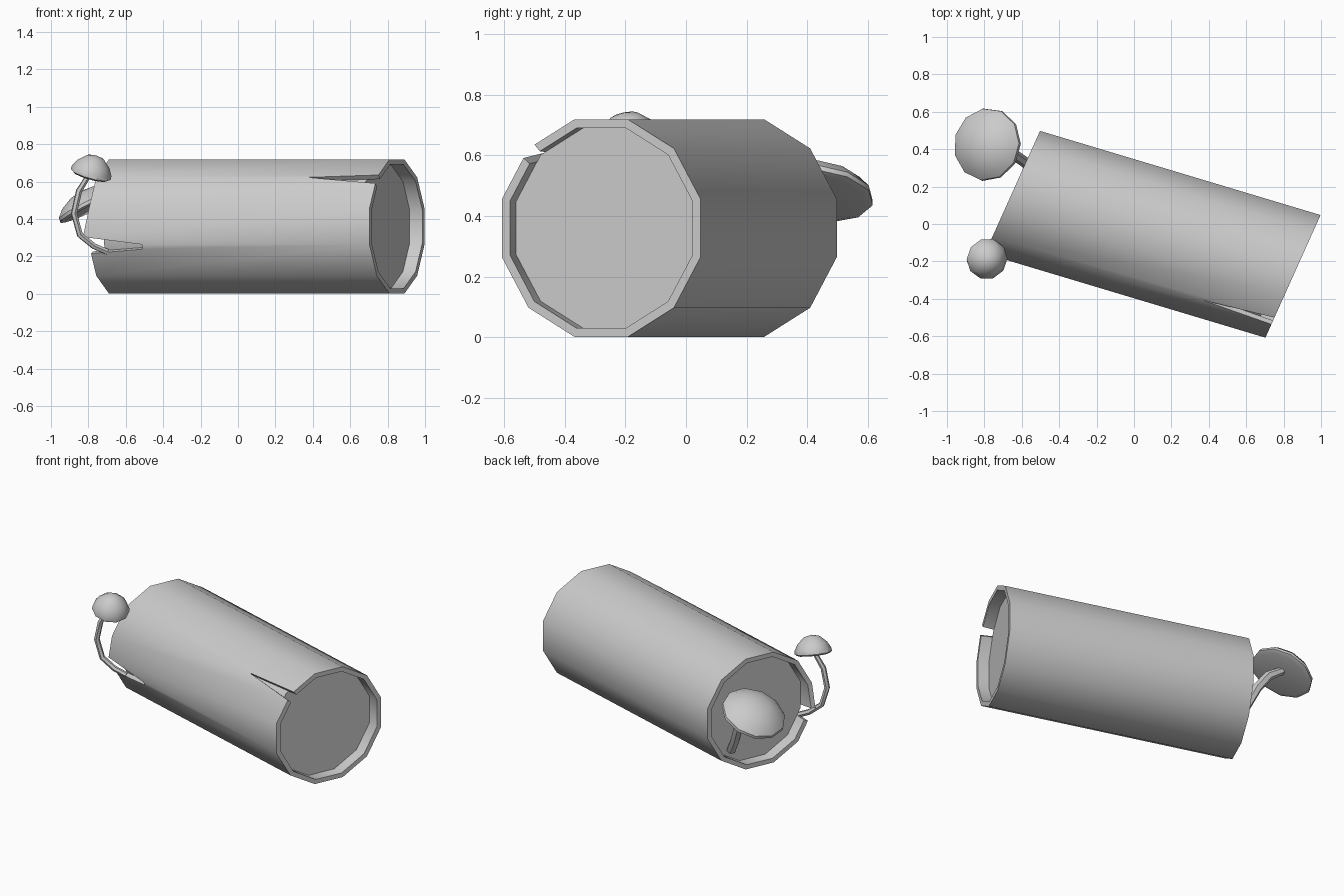
import bpy, bmesh, math
from mathutils import Vector

if "Cube" in bpy.data.objects:
    bpy.data.objects.remove(bpy.data.objects["Cube"])

N, R = 12, 0.372
LEFT, AXIS = Vector((-0.65, 0.17, 0.36)), Vector((1.5, -0.45, 0))
SIDE = Vector((0.41, 0.912, 0))


def finish(name, verts, faces):
    bm = bmesh.new()
    vs = [bm.verts.new(v) for v in verts]
    for f in faces:
        bm.faces.new([vs[i] for i in f])
    bmesh.ops.recalc_face_normals(bm, faces=bm.faces)
    me = bpy.data.meshes.new(name)
    bm.to_mesh(me)
    bm.free()
    ob = bpy.data.objects.new(name, me)
    bpy.context.collection.objects.link(ob)
    smooth(ob)
    return ob


def smooth(ob):
    bpy.ops.object.select_all(action='DESELECT')
    bpy.context.view_layer.objects.active = ob
    ob.select_set(True)
    bpy.ops.object.shade_smooth_by_angle(angle=math.radians(35))


def log_point(t, k, scale=1.0):
    """Point on the slanted log: t along the length, k is a (fractional) corner number."""
    def corner(i):
        a = math.radians(15 + 30 * i)
        return Vector((math.cos(a), math.sin(a))) * R * scale
    i = math.floor(k)
    p = corner(i).lerp(corner(i + 1), k - i)
    return LEFT + AXIS * t + SIDE * p.x + Vector((0, 0, p.y))


# Bark: one sheet of panels with a split at each end, given thickness inward
coords = [(0, k) for k in range(N)] + [(1, k) for k in range(N)]
coords += [(0.752, 4), (1, 3.87), (1, 4.19),                    # right split
           (0.19, 6), (0.185, 6.15), (-0.021, 5.79), (0, 6.29)]  # left split
panels = []
for k in range(N):
    j = (k + 1) % N
    panels.append([k, j, N + j, N + k])
panels[3] = [3, 4, 24, 25, 15]
panels[4] = [4, 5, 17, 26, 24]
panels[5] = [5, 29, 27, 18, 17]
panels[6] = [27, 28, 30, 7, 19, 18]
n = len(coords)
verts = [log_point(t, k) for t, k in coords] + [log_point(t, k, 0.92) for t, k in coords]
edges = {(f[i], f[(i + 1) % len(f)]) for f in panels for i in range(len(f))}
faces = panels + [[i + n for i in reversed(f)] for f in panels]
faces += [[b, a, a + n, b + n] for a, b in edges if (b, a) not in edges]
# drop the two corners replaced by split lips
used = sorted({i for f in faces for i in f})
remap = {v: i for i, v in enumerate(used)}
finish("bark", [verts[i] for i in used], [[remap[i] for i in f] for f in faces])

# Wood core, recessed at both ends
core = [log_point(t, k, 0.918) for t in (0.045, 0.955) for k in range(N)]
finish("wood_core", core, [list(range(N)), list(range(N, 2 * N))] +
       [[k, (k + 1) % N, N + (k + 1) % N, N + k] for k in range(N)])


# Mushrooms: lathed cap on a bent tapering stem
def cap(name, centre, normal, radius, height, seg):
    prof = [(0.42, 0.88), (0.78, 0.5), (0.97, 0.1), (0.98, -0.1), (0.85, -0.2)]
    q = Vector((0, 0, 1)).rotation_difference(Vector(normal))
    pts = [Vector((r * radius * math.cos(2 * math.pi * s / seg),
                   r * radius * math.sin(2 * math.pi * s / seg), z * height))
           for r, z in prof for s in range(seg)]
    pts += [Vector((0, 0, height)), Vector((0, 0, 0.1 * height))]
    top, last = len(prof) * seg, (len(prof) - 1) * seg
    fs = []
    for s in range(seg):
        j = (s + 1) % seg
        fs += [[i * seg + s, i * seg + j, (i + 1) * seg + j, (i + 1) * seg + s]
               for i in range(len(prof) - 1)]
        fs += [[top, s, j], [top + 1, last + j, last + s]]
    finish(name, [Vector(centre) + q @ p for p in pts], fs)


def stem(name, points, radius):
    cu = bpy.data.curves.new(name, 'CURVE')
    cu.dimensions = '3D'
    cu.bevel_depth = radius
    cu.bevel_resolution = 1
    cu.use_fill_caps = True
    sp = cu.splines.new('POLY')
    sp.points.add(len(points) - 1)
    for p, c in zip(sp.points, points):
        p.co = (*c, 1)
    sp.points[-1].radius = 0.8
    ob = bpy.data.objects.new(name, cu)
    bpy.context.collection.objects.link(ob)
    bpy.ops.object.select_all(action='DESELECT')
    bpy.context.view_layer.objects.active = ob
    ob.select_set(True)
    bpy.ops.object.convert(target='MESH')
    smooth(bpy.context.object)


cap("small_mushroom_cap", (-0.785, -0.187, 0.648), (0.26, -0.2, 0.93), 0.113, 0.098, 10)
stem("small_mushroom_stem", [(-0.70, -0.15, 0.225), (-0.77, -0.17, 0.255), (-0.845, -0.19, 0.315),
                             (-0.877, -0.2, 0.43), (-0.85, -0.2, 0.55), (-0.785, -0.187, 0.655)], 0.017)
cap("large_mushroom_cap", (-0.785, 0.425, 0.475), (-0.44, 0.1, 0.89), 0.2, 0.09, 11)
stem("large_mushroom_stem", [(-0.53, 0.29, 0.12), (-0.59, 0.335, 0.22), (-0.64, 0.37, 0.34),
                             (-0.70, 0.40, 0.43), (-0.785, 0.425, 0.485)], 0.029)
